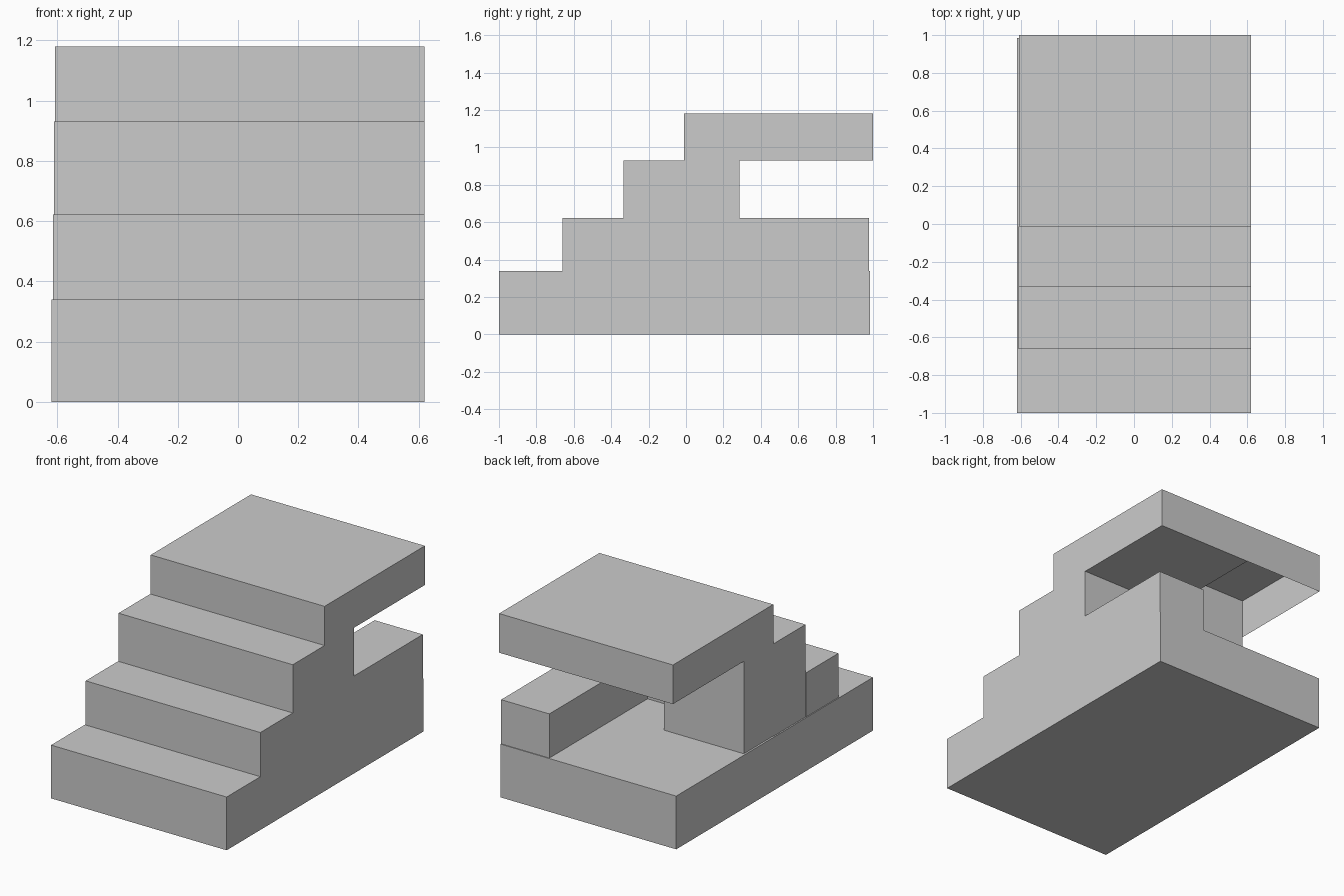
import bpy, bmesh
from mathutils import Vector

if "Cube" in bpy.data.objects:
    bpy.data.objects.remove(bpy.data.objects["Cube"])


def box(name, x, y, z, drop=()):
    """Axis-aligned box from (min, max) ranges; faces whose normal is in drop are left out."""
    bm = bmesh.new()
    bmesh.ops.create_cube(bm, size=1)
    for v in bm.verts:
        v.co = Vector(r[0] if c < 0 else r[1] for c, r in zip(v.co, (x, y, z)))
    bm.normal_update()
    gone = [f for f in bm.faces if any(f.normal.dot(Vector(d)) > 0.9 for d in drop)]
    bmesh.ops.delete(bm, geom=gone, context='FACES')
    mesh = bpy.data.meshes.new(name)
    bm.to_mesh(mesh)
    bm.free()
    ob = bpy.data.objects.new(name, mesh)
    bpy.context.collection.objects.link(ob)
    return ob


R = 0.62                                # shared flush right side
Z1, Z2, Z3, Z4 = 0.34, 0.622, 0.93, 1.18  # tread heights
Y2, Y3, Y4 = -0.66, -0.333, -0.012      # riser positions
COL = 0.285                             # back of the columns
X2, X4 = 0.28, -0.045                   # inner edges of right leg and slab

# Bottom slab and the two solid middle steps
box("base_step", (-0.62, R), (-1, 0.984), (0, Z1))
box("second_step", (-0.614, R), (Y2, Y3), (Z1, Z2))
box("third_step", (-0.611, R), (Y3, Y4), (Z1, Z3))

# Low leg running back along the right side, with a column on it
box("right_leg", (X2, R), (Y4, 0.979), (Z1, Z2))
box("right_column", (X2, R), (Y4, COL), (Z2, Z3))

# Left column and top landing; the left part of the landing is open underneath
box("left_column", (-0.608, X4), (Y4, COL), (Z1, Z4))
box("landing_right", (X4, R), (Y4, 1), (Z3, Z4))
box("landing_left_shell", (-0.608, X4), (COL, 1), (Z3, Z4),
    drop=[(0, 0, -1), (0, -1, 0), (1, 0, 0)])
